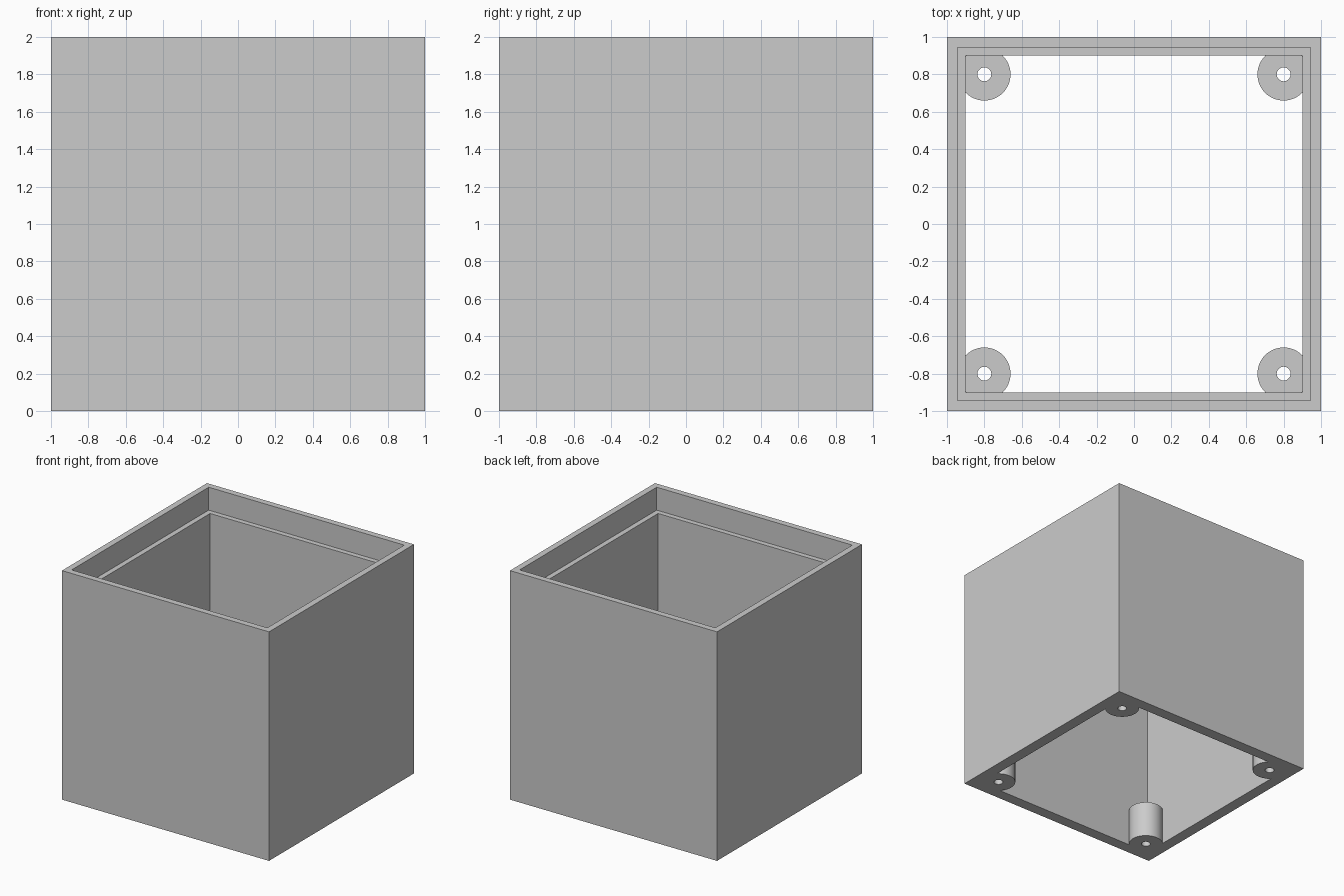
import bpy
import bmesh
from math import radians

cube = bpy.data.objects.get("Cube")
if cube:
    bpy.data.objects.remove(cube, do_unlink=True)

WALL_BOTTOM, LEDGE_Z, TOP_Z = 0.0, 1.8, 2.0
OUTER, RIM_INNER, INNER = 1.0, 0.945, 0.9
POST_AT, POST_R, HOLE_R, POST_H = 0.8, 0.14, 0.037, 0.32

grey = bpy.data.materials.new("plain grey")
grey.use_nodes = True
colour = (0.6, 0.6, 0.6, 1)
grey.diffuse_color = colour
grey.node_tree.nodes["Principled BSDF"].inputs["Base Color"].default_value = colour


def square_tube(name, profile):
    """Sweep a closed (half width, height) profile around a square."""
    bm = bmesh.new()
    corners = [(-1, -1), (1, -1), (1, 1), (-1, 1)]
    rings = [[bm.verts.new((sx * w, sy * w, z)) for sx, sy in corners]
             for w, z in profile]
    for a, b in zip(rings, rings[1:] + rings[:1]):
        for i in range(4):
            j = (i + 1) % 4
            bm.faces.new((a[i], a[j], b[j], b[i]))
    bmesh.ops.recalc_face_normals(bm, faces=bm.faces[:])
    mesh = bpy.data.meshes.new(name)
    bm.to_mesh(mesh)
    bm.free()
    obj = bpy.data.objects.new(name, mesh)
    bpy.context.collection.objects.link(obj)
    mesh.materials.append(grey)
    return obj


def merge_cylinder(target, x, y, radius, z0, z1, operation, sides):
    """Join or cut an upright cylinder, then discard the helper."""
    bpy.ops.mesh.primitive_cylinder_add(
        vertices=sides, radius=radius, depth=z1 - z0,
        location=(x, y, (z0 + z1) / 2))
    tool = bpy.context.object
    tool.hide_render = True
    tool.data.materials.append(grey)
    mod = target.modifiers.new("boolean", 'BOOLEAN')
    mod.operation = operation
    mod.solver = 'EXACT'
    mod.object = tool
    bpy.context.view_layer.objects.active = target
    bpy.ops.object.modifier_apply(modifier=mod.name)
    bpy.data.objects.remove(tool, do_unlink=True)


# Open square housing with a stepped ledge below the rim
housing = square_tube("housing", [
    (OUTER, WALL_BOTTOM), (OUTER, TOP_Z), (RIM_INNER, TOP_Z),
    (RIM_INNER, LEDGE_Z), (INNER, LEDGE_Z), (INNER, WALL_BOTTOM)])

# Corner screw posts, flush with the bottom and drilled through
for sx in (-1, 1):
    for sy in (-1, 1):
        x, y = sx * POST_AT, sy * POST_AT
        merge_cylinder(housing, x, y, POST_R, WALL_BOTTOM, POST_H, 'UNION', 64)
        merge_cylinder(housing, x, y, HOLE_R, -0.1, POST_H + 0.1, 'DIFFERENCE', 32)

bpy.ops.object.select_all(action='DESELECT')
housing.select_set(True)
bpy.context.view_layer.objects.active = housing
bpy.ops.object.shade_smooth_by_angle(angle=radians(30))
